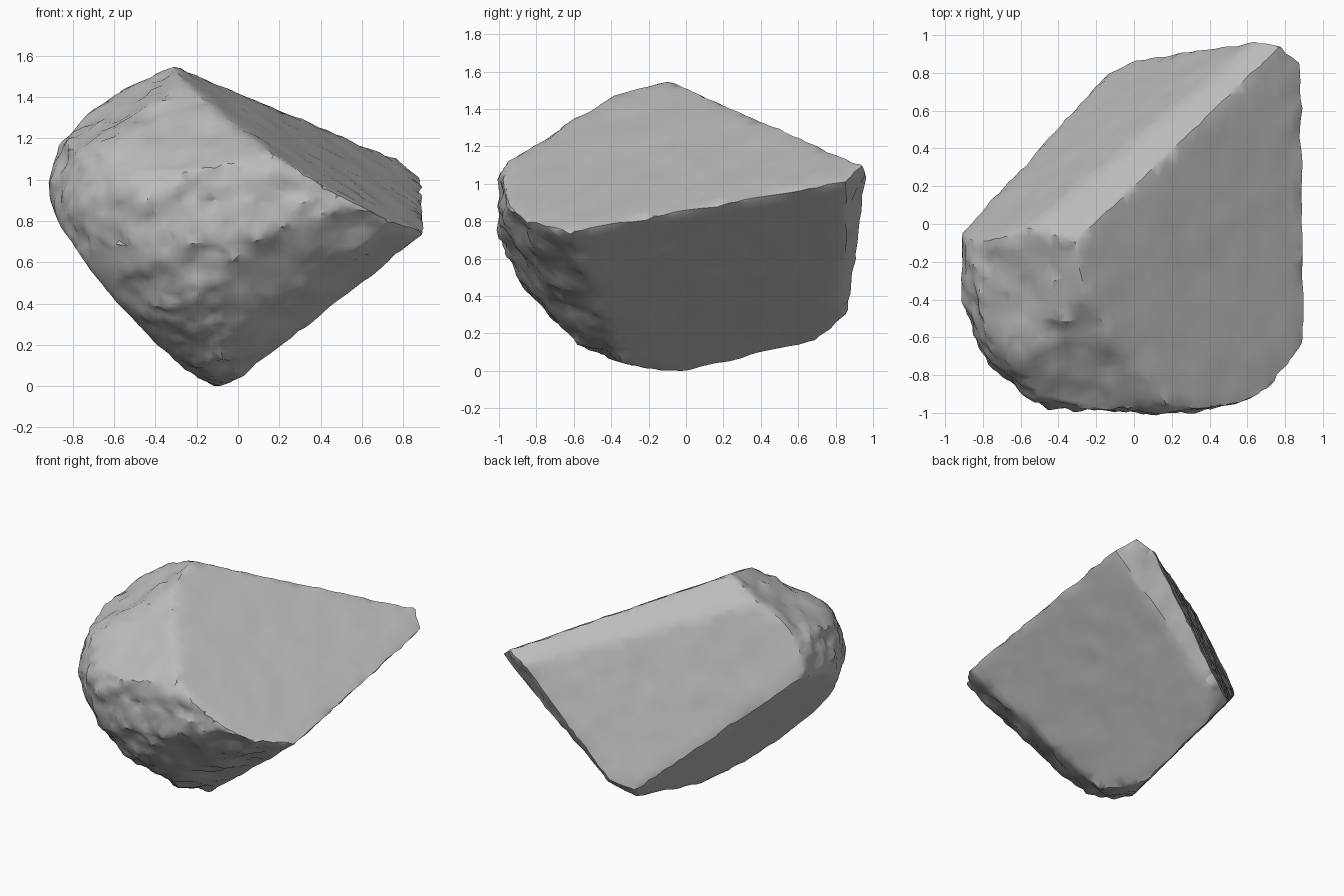
import bpy, bmesh
from mathutils import Vector, noise

cube = bpy.data.objects.get("Cube")
if cube:
    bpy.data.objects.remove(cube)

CENTRE = Vector((0.05, 0, 0.9))

# Fracture planes: outward normal and offset
FRACTURES = [
    ((0.592, -0.177, 1), 1.4),         # broad upper face
    ((0.846, 0.191, -1), -0.104),      # undercut face on the left
    ((-0.74, 1.1, 0.5), 1.12),         # back face
    ((-0.04, 0.113, 0.161), 0.254),    # strip along the ridge
    ((-0.79, 0.18, -0.635), 0.088),    # undercut face on the right
    ((0.23, -0.28, -0.405), 0.08),     # worn front corner
    ((0.09, -0.3, -0.21), 0.152),      # worn front belly
    ((-0.55, -0.33, 1), 1.765),        # shoulder below the peak
    ((-0.15, -0.76, 1), 1.825),        # sloping front brow
    ((0.078, 0.198, -0.095), 0.142),   # blunt back end
    ((0, 0.15, -0.17), 0.074),         # chamfer under the back end
]


def body_point(d):
    """Push a direction out to a rounded boulder, long towards the back."""
    x, z = d.x / 0.97, d.z / (0.72 if d.z > 0 else 0.9)
    y = d.y / (1.0 if d.y < 0 else 4.0)
    power = 3 + max(min(d.z, 0), -1)
    flat = (abs(x) ** power + abs(y) ** power) ** (1 / power)
    return CENTRE + d / (flat * flat + z * z) ** 0.5


def cut(bm, point, normal, remove):
    geom = bm.verts[:] + bm.edges[:] + bm.faces[:]
    res = bmesh.ops.bisect_plane(bm, geom=geom, dist=1e-5, plane_co=point,
                                 plane_no=normal, clear_outer=remove)
    if remove:
        edges = [e for e in res["geom_cut"] if isinstance(e, bmesh.types.BMEdge)]
        bmesh.ops.contextual_create(bm, geom=edges)


# Rounded boulder
bm = bmesh.new()
bmesh.ops.create_icosphere(bm, subdivisions=5, radius=1)
for v in bm.verts:
    v.co = body_point(v.co.normalized())

# Split off the flat fracture faces
for normal, offset in FRACTURES:
    n = Vector(normal)
    cut(bm, n * (offset / n.length_squared), n, True)

# Slice the faces into a grid so they can undulate
for axis in range(3):
    for i in range(-14, 22):
        p, n = Vector(), Vector()
        p[axis], n[axis] = i * 0.075 + 0.013, 1
        cut(bm, p, n, False)
bmesh.ops.remove_doubles(bm, verts=bm.verts[:], dist=0.012)
bmesh.ops.triangulate(bm, faces=bm.faces[:])

# Wear down the edges a little
bmesh.ops.smooth_vert(bm, verts=bm.verts[:], factor=0.4, use_axis_x=True,
                      use_axis_y=True, use_axis_z=True)
bm.normal_update()

# Gentle waves on the fractures, a rougher skin on the weathered front
faces = [(Vector(n).normalized(), o / Vector(n).length) for n, o in FRACTURES[:5]]
shift = []
for v in bm.verts:
    depth = min(o - n.dot(v.co) for n, o in faces)
    rough = 0.006 + 0.022 * min(max(depth, 0) / 0.08, 1)
    wave = noise.noise(v.co * 5 + Vector((3, 1, 7))) + noise.noise(v.co * 13)
    shift.append(v.normal * wave * rough)
for v, s in zip(bm.verts, shift):
    v.co += s

# Stand the rock on the ground
low = min(v.co.z for v in bm.verts)
bmesh.ops.translate(bm, verts=bm.verts[:], vec=(0, 0, -low))
bmesh.ops.recalc_face_normals(bm, faces=bm.faces[:])

mesh = bpy.data.meshes.new("rock")
bm.to_mesh(mesh)
bm.free()
rock = bpy.data.objects.new("rock", mesh)
bpy.context.collection.objects.link(rock)

stone = bpy.data.materials.new("grey stone")
stone.use_nodes = True
colour = (0.5, 0.5, 0.5, 1)
stone.diffuse_color = colour
stone.node_tree.nodes["Principled BSDF"].inputs["Base Color"].default_value = colour
mesh.materials.append(stone)

bpy.ops.object.select_all(action="DESELECT")
rock.select_set(True)
bpy.context.view_layer.objects.active = rock
bpy.ops.object.shade_smooth_by_angle(angle=0.6)
